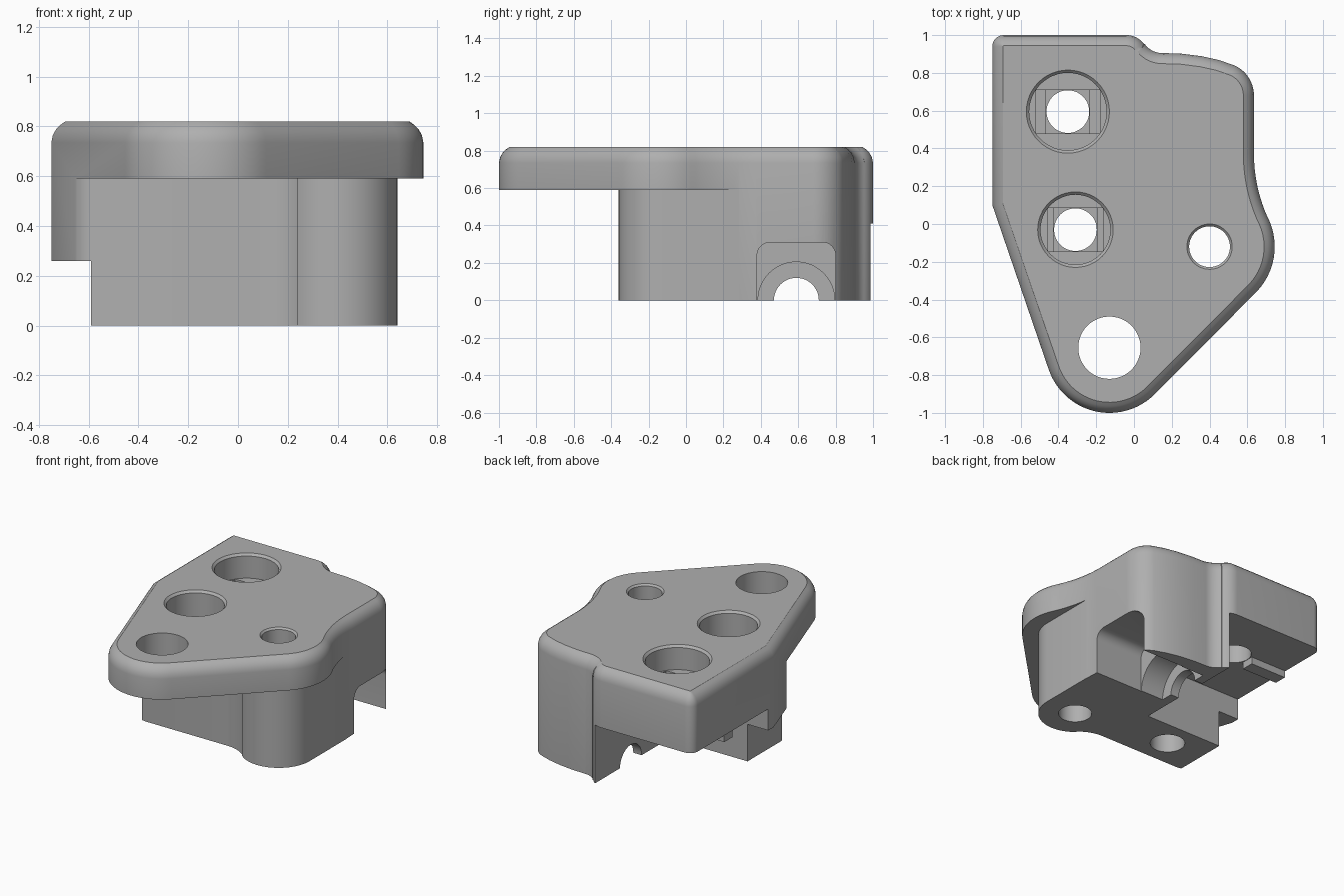
import bpy, bmesh, math
from mathutils import Vector

cube = bpy.data.objects.get("Cube")
if cube:
    bpy.data.objects.remove(cube, do_unlink=True)

grey = bpy.data.materials.new("plain grey")
grey.use_nodes = True
colour = (0.43, 0.43, 0.43, 1)
grey.diffuse_color = colour
grey.node_tree.nodes["Principled BSDF"].inputs["Base Color"].default_value = colour


def arc(cx, cy, r, start, end, steps=12):
    angles = [math.radians(start + (end - start) * i / steps) for i in range(steps + 1)]
    return [(cx + r * math.cos(a), cy + r * math.sin(a)) for a in angles]


def inset(points, d):
    """Offset a counter-clockwise outline inwards with mitred corners."""
    result = []
    for i, p in enumerate(points):
        p = Vector(p)
        a = (p - Vector(points[i - 1])).normalized()
        b = (Vector(points[(i + 1) % len(points)]) - p).normalized()
        na, nb = Vector((-a.y, a.x)), Vector((-b.y, b.x))
        result.append(p + (na + nb) * d / (1 + na.dot(nb)))
    return result


def loft(name, rings):
    """Closed solid through matching rings of 3D points."""
    bm = bmesh.new()
    loops = [[bm.verts.new(p) for p in ring] for ring in rings]
    bm.faces.new(loops[0])
    bm.faces.new(loops[-1])
    for low, high in zip(loops, loops[1:]):
        for i in range(len(low)):
            bm.faces.new((low[i - 1], low[i], high[i], high[i - 1]))
    bmesh.ops.recalc_face_normals(bm, faces=bm.faces)
    mesh = bpy.data.meshes.new(name)
    bm.to_mesh(mesh)
    bm.free()
    mesh.materials.append(grey)
    obj = bpy.data.objects.new(name, mesh)
    bpy.context.collection.objects.link(obj)
    return obj


def prism_z(name, points, low, high):
    return loft(name, [[(x, y, z) for x, y in points] for z in (low, high)])


def prism_x(name, points, low, high):
    return loft(name, [[(x, y, z) for y, z in points] for x in (low, high)])


def box(name, x0, x1, y0, y1, z0, z1):
    return prism_z(name, [(x0, y0), (x1, y0), (x1, y1), (x0, y1)], z0, z1)


def circle(cx, cy, r):
    return arc(cx, cy, r, 0, 360, 48)[:-1]


# Full-height block with a rounded top rim
outline = (
    [(-0.75, 0.1)]
    + arc(-0.13, -0.66, 0.34, 198, 315.5, 24)
    + arc(0.4, -0.12, 0.345, -44.5, 25)
    + arc(1.455, 0.372, 0.82, 205, 180)[1:]
    + arc(0.46, 0.68, 0.175, 0, 65)
    + [(0.45, 0.868), (0.36, 0.888), (0.25, 0.902)]
    + arc(0.15, 1.02, 0.115, 270, 215)
    + arc(-0.04, 0.885, 0.115, 37, 90)
    + arc(-0.69, 0.94, 0.06, 90, 180, 8)
)
rim = [(0, 0), (0, 0.735), (0.006, 0.765), (0.02, 0.79), (0.036, 0.806), (0.056, 0.82)]
block = loft("mounting_block", [[(p[0], p[1], z) for p in inset(outline, d)] for d, z in rim])

cutters = []
# Space below the overhanging top plate
front = (
    [(0.9, -1.2), (0.9, 0.32), (0.64, 0.32)]
    + arc(0.4, -0.12, 0.24, 0, -132, 20)
    + arc(0.075, -0.48, 0.25, 48, 90)
    + [(-0.56, -0.23), (-0.61, -0.22), (-0.645, -0.195), (-0.66, -0.17), (-0.9, -0.1), (-0.9, -1.2)]
)
cutters.append(prism_z("plate_undercut", front, -0.1, 0.59))

# Stepped clearance below the back corner and the side
cutters.append(box("corner_clearance", -1, 0.015, 0.16, 1.2, -0.1, 0.41))
cutters.append(box("side_clearance", -1, -0.59, -0.6, 0.2, -0.1, 0.26))

# Side pocket and stepped half bore
pocket = [(0.38, -0.1), (0.8, -0.1)] + arc(0.73, 0.24, 0.07, 0, 90, 8) + arc(0.45, 0.24, 0.07, 90, 180, 8)
cutters.append(prism_x("side_pocket", pocket, 0.26, 1))
cutters.append(prism_x("wide_bore", circle(0.59, 0, 0.205), 0.08, 0.3))
cutters.append(prism_x("narrow_bore", circle(0.59, 0, 0.12), -0.1, 0.1))


# Vertical holes: chamfered mouth, straight wall down to a floor
def hole(name, x, y, r, floor, chamfer):
    steps = [(r, floor), (r, 0.82 - chamfer), (r + chamfer, 0.82), (r + chamfer, 0.9)]
    rings = [[(px, py, z) for px, py in circle(x, y, rad)] for rad, z in steps]
    cutters.append(loft(name, rings))


hole("small_hole", 0.4, -0.12, 0.108, -0.1, 0.012)
cutters.append(prism_z("front_hole", circle(-0.13, -0.655, 0.165), 0.4, 1))
for name, x, y, r, floor in (("back", -0.35, 0.595, 0.205, 0.65), ("middle", -0.31, -0.03, 0.185, 0.36)):
    hole(name + "_counterbore", x, y, r, floor, 0.015)
    chord = math.sqrt(r * r - 0.115 ** 2)
    cutters.append(box(name + "_slot", x - chord, x + chord, y - 0.115, y + 0.115, floor - 0.02, floor + 0.02))
    cutters.append(box(name + "_square", x - 0.115, x + 0.115, y - 0.115, y + 0.115, floor - 0.04, floor + 0.02))
    cutters.append(prism_z(name + "_bolt_hole", circle(x, y, 0.113), -0.1, floor + 0.02))

bpy.ops.object.select_all(action="DESELECT")
block.select_set(True)
bpy.context.view_layer.objects.active = block
for cutter in cutters:
    cutter.hide_render = True
    mod = block.modifiers.new(cutter.name, "BOOLEAN")
    mod.operation = "DIFFERENCE"
    mod.solver = "EXACT"
    mod.object = cutter
    bpy.ops.object.modifier_apply(modifier=mod.name)
    bpy.data.objects.remove(cutter, do_unlink=True)
bpy.ops.object.shade_smooth_by_angle(angle=math.radians(30))

# Small locating rib below the back corner
box("locating_rib", -0.745, -0.465, 0.55, 0.64, 0.36, 0.415)
